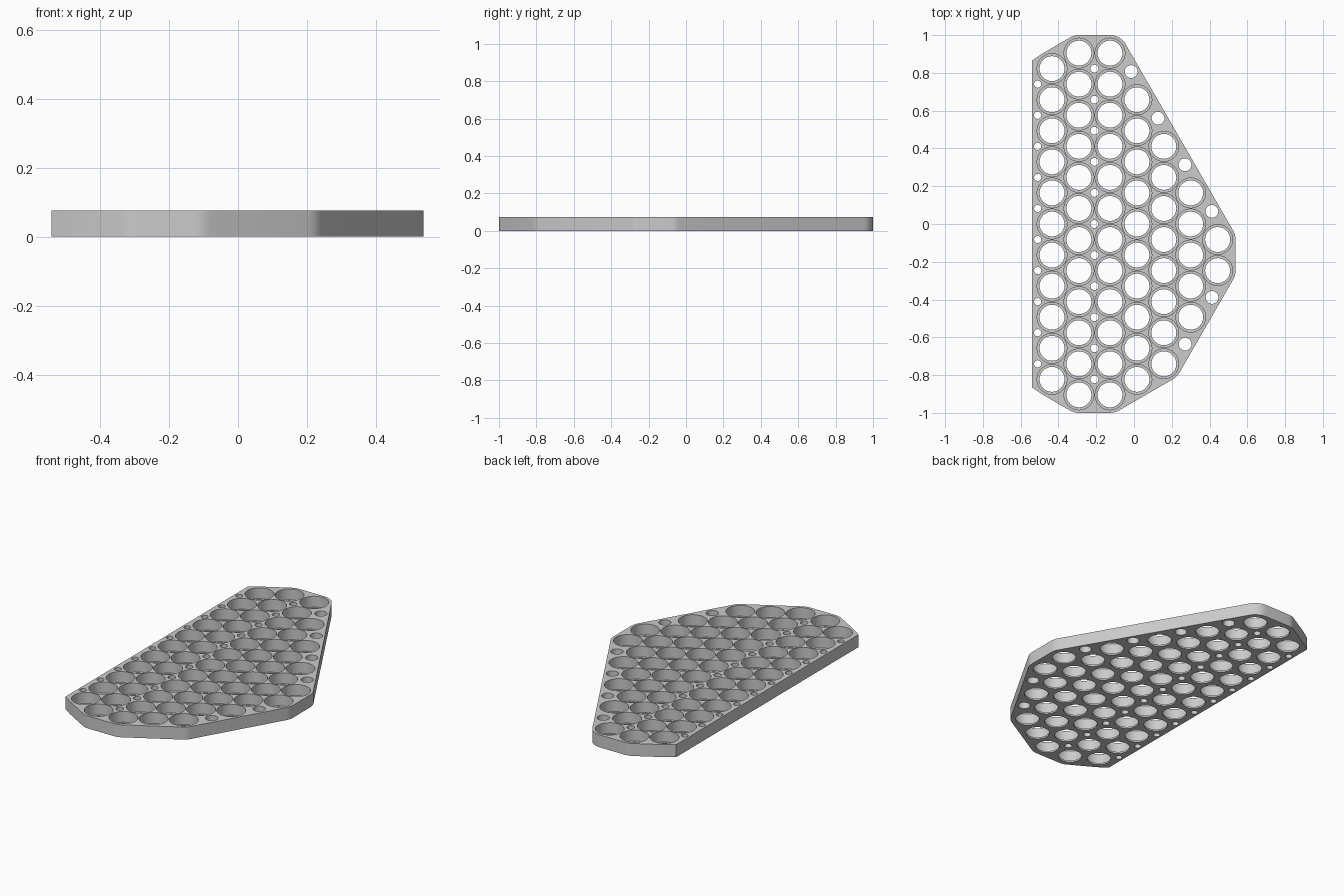
import bpy, bmesh, math
from mathutils import Vector
from mathutils.geometry import convex_hull_2d

cube = bpy.data.objects.get("Cube")
if cube:
    bpy.data.objects.remove(cube, do_unlink=True)

HEIGHT, LEDGE = 0.075, 0.01           # plate height, retaining lip thickness
PITCH = 0.1645                        # cell spacing
POCKET_R, LIP_R, MARGIN = 0.079, 0.066, 0.095
ROW = PITCH * math.sqrt(3) / 2        # spacing of staggered columns
X0 = -0.434                           # first column
LEFT = -0.54                          # straight left edge

# Cell centres: each column has a top position (in half pitches) and a count
cells = []
x = X0
for i, (top, count) in enumerate([(10, 11), (11, 12), (11, 12), (8, 10), (5, 8), (2, 5), (-1, 2)]):
    if i:
        x += PITCH if i == 2 else ROW
    cells += [Vector((x, (top / 2 - k) * PITCH)) for k in range(count)]

# Small through holes: left edge, between the square columns, along the slopes
vents = [(Vector((-0.51, (4.5 - k) * PITCH)), 0.019) for k in range(10)]
vents += [(Vector((X0 + ROW + PITCH / 2, (5 - k) * PITCH)), 0.021) for k in range(11)]
vents += [(Vector((-0.015 + k * ROW, 0.807 - k * 1.5 * PITCH)), 0.034) for k in range(4)]
vents += [(Vector((0.413 - k * ROW, -0.389 - k * 1.5 * PITCH)), 0.034) for k in range(2)]


def circle(centre, radius, n):
    return [centre + Vector((math.cos(a), math.sin(a))) * radius
            for a in (2 * math.pi * k / n for k in range(n))]


bm = bmesh.new()


def loop(points, z):
    return [bm.verts.new((p.x, p.y, z)) for p in points]


def bridge(a, b):
    for k in range(len(a)):
        j = (k + 1) % len(a)
        bm.faces.new((a[k], a[j], b[j], b[k]))


def cap(loops):
    edges = [bm.edges.get((l[k - 1], l[k])) for l in loops for k in range(len(l))]
    bmesh.ops.triangle_fill(bm, edges=edges, use_beauty=True, use_dissolve=False)


# Outline: rounded hull around all cells, squared off on the left
points = [p for c in cells for p in circle(c, MARGIN, 48)]
points += [Vector((LEFT, 0.865)), Vector((LEFT, -0.865))]
outline = [points[i] for i in convex_hull_2d(points)]
# Drop near-duplicate and collinear points
outline = [p for i, p in enumerate(outline) if (p - outline[i - 1]).length > 0.004]
tops, bottoms = [loop(outline, HEIGHT)], [loop(outline, 0)]
bridge(tops[0], bottoms[0])

# Stepped pockets with a thin lip at the bottom
for c in cells:
    rings = [loop(circle(c, r, 40), z) for r, z in
             ((POCKET_R, HEIGHT), (POCKET_R, LEDGE), (LIP_R, LEDGE), (LIP_R, 0))]
    for a, b in zip(rings, rings[1:]):
        bridge(a, b)
    tops.append(rings[0])
    bottoms.append(rings[-1])

# Plain vent holes
for c, r in vents:
    a, b = loop(circle(c, r, 24), HEIGHT), loop(circle(c, r, 24), 0)
    bridge(a, b)
    tops.append(a)
    bottoms.append(b)

cap(tops)
cap(bottoms)
bmesh.ops.recalc_face_normals(bm, faces=bm.faces)

mesh = bpy.data.meshes.new("cell_holder_plate")
bm.to_mesh(mesh)
bm.free()
plate = bpy.data.objects.new("cell_holder_plate", mesh)
bpy.context.collection.objects.link(plate)

grey = bpy.data.materials.new("light grey plastic")
grey.use_nodes = True
colour = (0.6, 0.6, 0.6, 1)
grey.diffuse_color = colour
grey.node_tree.nodes["Principled BSDF"].inputs["Base Color"].default_value = colour
mesh.materials.append(grey)

bpy.ops.object.select_all(action='DESELECT')
plate.select_set(True)
bpy.context.view_layer.objects.active = plate
bpy.ops.object.shade_smooth_by_angle(angle=math.radians(30))
